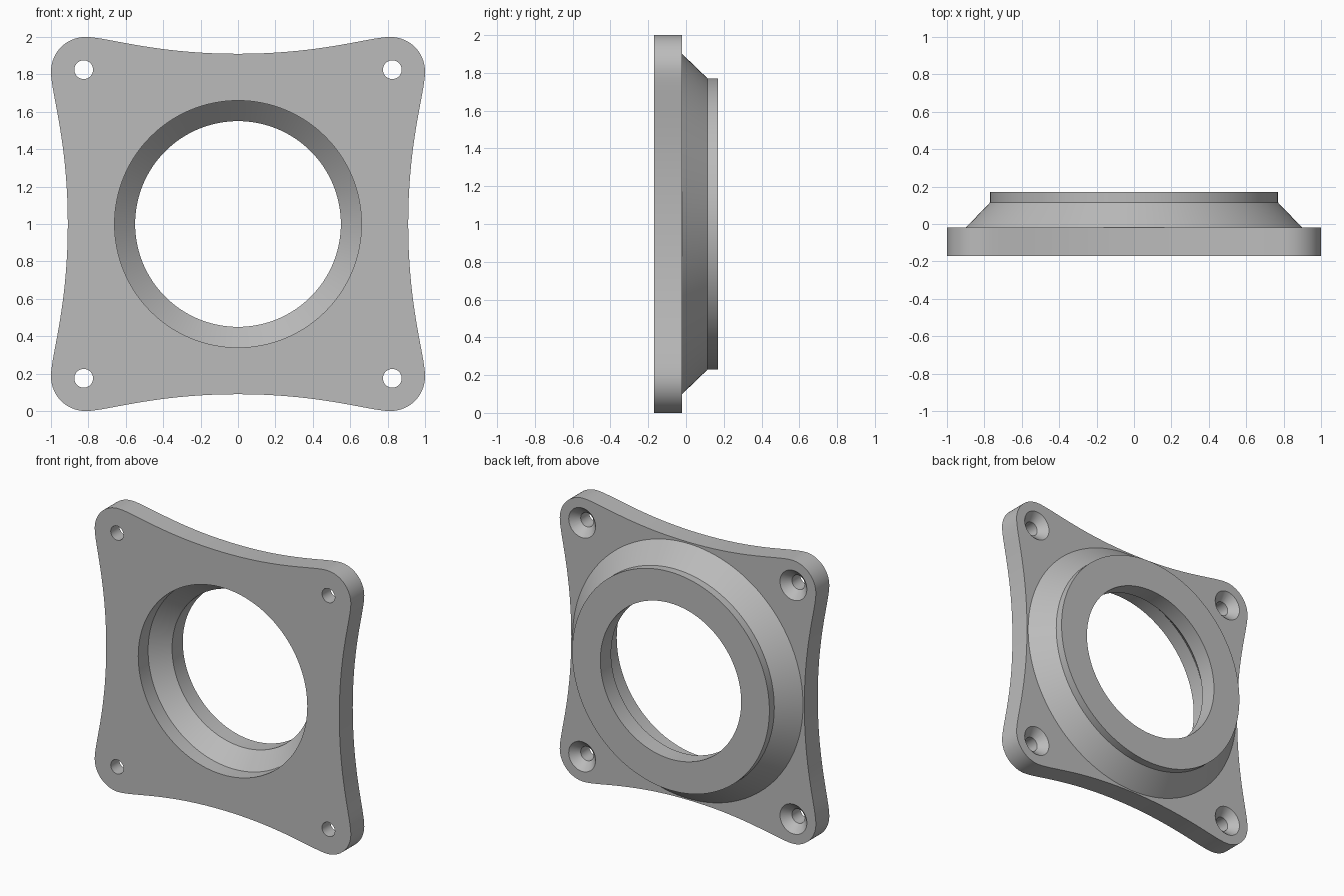
import bpy, bmesh
from math import sin, cos, pi, radians
from mathutils import Vector
from mathutils.geometry import interpolate_bezier

if "Cube" in bpy.data.objects:
    bpy.data.objects.remove(bpy.data.objects["Cube"])

FRONT, PLATE_BACK, BACK = -0.17, -0.02, 0.17
MID_Z = 1.0

grey = bpy.data.materials.new("plain_grey")
grey.use_nodes = True
grey.diffuse_color = (0.5, 0.5, 0.5, 1)
grey.node_tree.nodes["Principled BSDF"].inputs["Base Color"].default_value = (0.5, 0.5, 0.5, 1)


def add_object(name, bm):
    bmesh.ops.recalc_face_normals(bm, faces=bm.faces)
    mesh = bpy.data.meshes.new(name)
    bm.to_mesh(mesh)
    bm.free()
    mesh.materials.append(grey)
    obj = bpy.data.objects.new(name, mesh)
    bpy.context.collection.objects.link(obj)
    return obj


def loft(name, rings):
    """Solid through a row of equal rings, capped at both ends."""
    bm = bmesh.new()
    rows = [[bm.verts.new(p) for p in ring] for ring in rings]
    n = len(rows[0])
    for a, b in zip(rows, rows[1:]):
        for i in range(n):
            j = (i + 1) % n
            bm.faces.new((a[i], a[j], b[j], b[i]))
    bm.faces.new(rows[0])
    bm.faces.new(rows[-1])
    return add_object(name, bm)


def turned(name, profile, x=0.0, z=MID_Z, sides=128):
    """Solid turned about the y direction from (radius, y) pairs."""
    angles = [2 * pi * i / sides for i in range(sides)]
    return loft(name, [[(x + r * cos(a), y, z + r * sin(a)) for a in angles]
                       for r, y in profile])


def combine(target, tool, operation):
    """Boolean the tool into the target and discard the tool."""
    tool.hide_render = True
    mod = target.modifiers.new(operation, 'BOOLEAN')
    mod.operation, mod.solver, mod.object = operation, 'EXACT', tool
    bpy.context.view_layer.update()
    graph = bpy.context.evaluated_depsgraph_get()
    mesh = bpy.data.meshes.new_from_object(target.evaluated_get(graph))
    target.modifiers.clear()
    target.data = mesh
    bpy.data.objects.remove(tool)


# Plate outline: one waisted side and one rounded corner, repeated four times
CORNER, WAIST = 0.815, 0.91
half = interpolate_bezier(Vector((0, WAIST, 0)), Vector((0.45, WAIST, 0)),
                          Vector((0.7, 1, 0)), Vector((CORNER, 1, 0)), 20)
side = [(-p.x, p.y) for p in reversed(half)] + [(p.x, p.y) for p in half[1:]]
radius = 1 - CORNER
side += [(CORNER + radius * sin(a), CORNER + radius * cos(a))
         for a in (pi / 2 * i / 16 for i in range(1, 16))]
outline = []
for turn in range(4):
    outline += side
    side = [(v, -u) for u, v in side]

flange = loft("mounting_flange", [[(u, y, MID_Z + v) for u, v in outline]
                                  for y in (FRONT, PLATE_BACK)])

# Conical collar with a straight rim, rooted inside the plate
collar = turned("collar", [(0.9, -0.1), (0.9, PLATE_BACK), (0.77, 0.115), (0.77, BACK)])
combine(flange, collar, 'UNION')

# Stepped central bore
bore = turned("bore_cutter", [(0.66, FRONT - 0.1), (0.66, -0.06),
                              (0.55, 0.05), (0.55, BACK + 0.1)])
combine(flange, bore, 'DIFFERENCE')

# Four screw holes, countersunk from the back
for sx in (-1, 1):
    for sz in (-1, 1):
        hole = turned("screw_hole_cutter",
                      [(0.05, FRONT - 0.1), (0.05, PLATE_BACK - 0.055),
                       (0.105, PLATE_BACK), (0.105, PLATE_BACK + 0.05)],
                      sx * 0.825, MID_Z + sz * 0.825, 40)
        combine(flange, hole, 'DIFFERENCE')

# Smooth curved walls with sharp rims
bpy.ops.object.select_all(action='DESELECT')
flange.select_set(True)
bpy.context.view_layer.objects.active = flange
bpy.ops.object.shade_smooth_by_angle(angle=radians(25))
